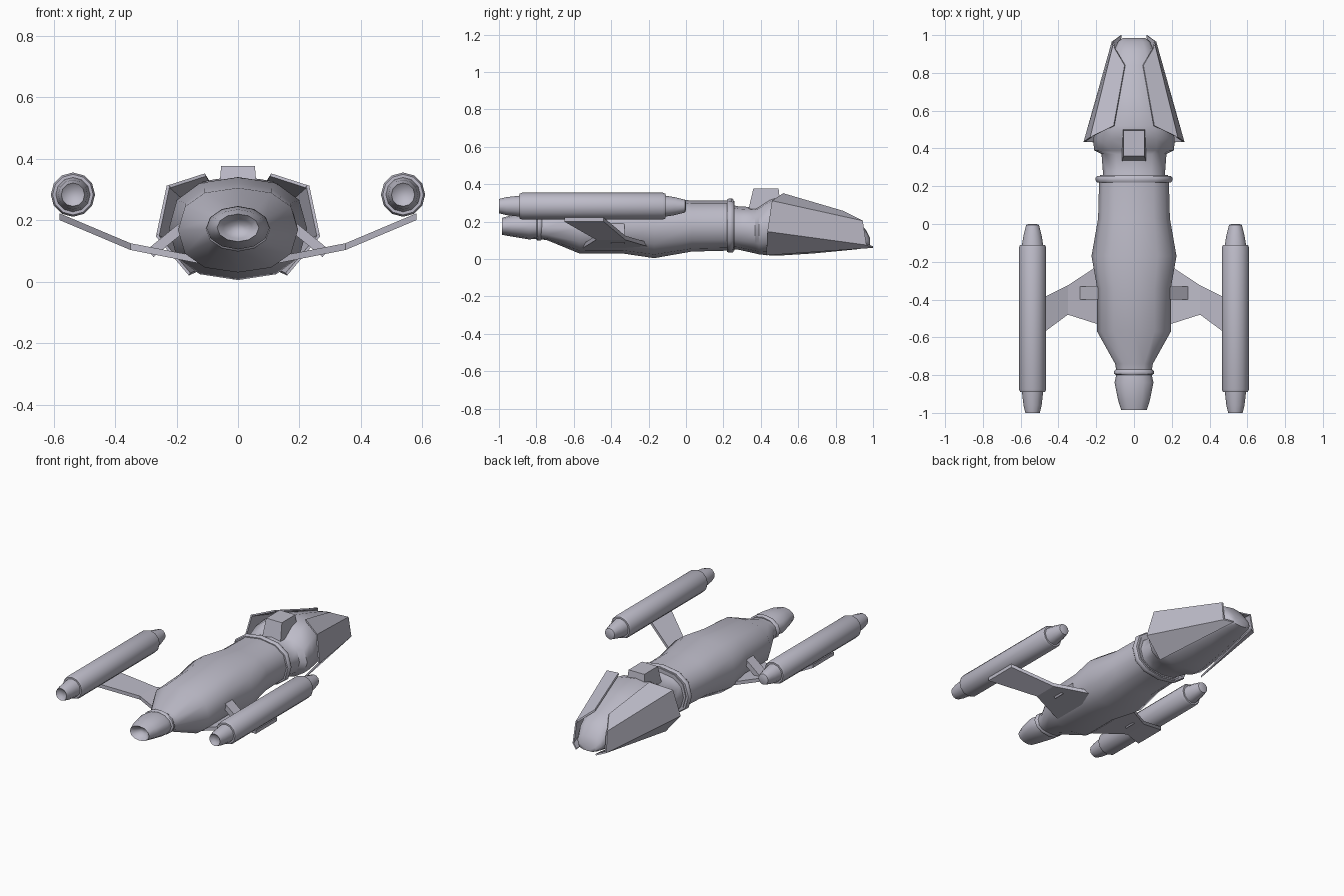
import bpy, bmesh
from math import cos, sin, tau, radians, copysign
from mathutils import Vector

if "Cube" in bpy.data.objects:
    bpy.data.objects.remove(bpy.data.objects["Cube"])

grey = bpy.data.materials.new("hull_grey")
grey.use_nodes = True
COLOUR = (0.51, 0.50, 0.58, 1)
grey.diffuse_color = COLOUR
grey.node_tree.nodes["Principled BSDF"].inputs["Base Color"].default_value = COLOUR


def make(name, verts, faces, smooth=None):
    mesh = bpy.data.meshes.new(name)
    mesh.from_pydata(verts, [], faces)
    bm = bmesh.new()
    bm.from_mesh(mesh)
    bmesh.ops.recalc_face_normals(bm, faces=bm.faces)
    bm.to_mesh(mesh)
    bm.free()
    mesh.materials.append(grey)
    ob = bpy.data.objects.new(name, mesh)
    bpy.context.collection.objects.link(ob)
    if smooth:
        bpy.ops.object.select_all(action="DESELECT")
        bpy.context.view_layer.objects.active = ob
        ob.select_set(True)
        bpy.ops.object.shade_smooth_by_angle(angle=radians(smooth))
    return ob


def loft(name, stations, sides, x=0, power=1.0, smooth=45):
    """Skin rings along y; each station is (y, half width, bottom, top)."""
    verts = []
    for y, hw, low, high in stations:
        for i in range(sides):
            c, s = cos(tau * i / sides), sin(tau * i / sides)
            c, s = (copysign(abs(v) ** power, v) for v in (c, s))
            verts.append((x + hw * c, y, (low + high) / 2 + (high - low) / 2 * s))
    faces = [(r * sides + i, r * sides + (i + 1) % sides,
              (r + 1) * sides + (i + 1) % sides, (r + 1) * sides + i)
             for r in range(len(stations) - 1) for i in range(sides)]
    last = (len(stations) - 1) * sides
    faces += [tuple(range(sides)), tuple(range(last, last + sides))]
    return make(name, verts, faces, smooth)


def solid_strip(name, sections, offset):
    """Slab through (front point, back point) pairs, thickened by offset."""
    verts, faces = [], []
    for a, b in sections:
        for p in (a, b):
            verts += [Vector(p), Vector(p) + Vector(offset)]
    for k in range(len(sections) - 1):
        n = 4 * k
        for i, j in ((0, 1), (1, 3), (3, 2), (2, 0)):
            faces.append((n + i, n + j, n + 4 + j, n + 4 + i))
    end = 4 * (len(sections) - 1)
    faces += [(0, 1, 3, 2), (end, end + 1, end + 3, end + 2)]
    return make(name, verts, faces)


# Main body, swelling amidships and ending in a raised collar
loft("body", [
    (-0.80, 0.09, 0.11, 0.23), (-0.74, 0.10, 0.10, 0.235),
    (-0.57, 0.195, 0.03, 0.305), (-0.34, 0.195, 0.03, 0.32),
    (-0.17, 0.225, 0.005, 0.34), (0.03, 0.19, 0.04, 0.312),
    (0.22, 0.185, 0.045, 0.312), (0.26, 0.18, 0.045, 0.31)], 12, power=0.85)
loft("collar", [(0.22, 0.195, 0.038, 0.318), (0.23, 0.203, 0.034, 0.324),
                (0.245, 0.203, 0.034, 0.324), (0.255, 0.195, 0.038, 0.318)],
     12, power=0.85)

# Tail nozzle with a recessed mouth, and its ring
loft("tail_nozzle", [
    (-0.94, 0.025, 0.155, 0.19), (-0.965, 0.048, 0.14, 0.205),
    (-0.985, 0.068, 0.13, 0.22), (-0.93, 0.085, 0.12, 0.235),
    (-0.84, 0.103, 0.105, 0.245), (-0.78, 0.09, 0.11, 0.235)], 12, smooth=60)
loft("tail_ring", [(-0.80, 0.095, 0.105, 0.24), (-0.793, 0.105, 0.098, 0.246),
                   (-0.78, 0.105, 0.098, 0.246), (-0.77, 0.095, 0.105, 0.24)], 12)

# Neck and head
loft("neck_and_head", [
    (0.24, 0.165, 0.055, 0.29), (0.28, 0.165, 0.05, 0.282),
    (0.37, 0.172, 0.03, 0.277), (0.39, 0.212, 0.025, 0.285),
    (0.45, 0.215, 0.02, 0.325), (0.52, 0.205, 0.02, 0.345),
    (0.68, 0.17, 0.03, 0.30), (0.84, 0.13, 0.045, 0.25),
    (0.92, 0.105, 0.053, 0.215), (0.965, 0.085, 0.06, 0.15),
    (0.985, 0.06, 0.065, 0.11)], 12, power=0.85, smooth=50)

# Block on top of the neck
solid_strip("dorsal_block", [((-0.065, 0.51, 0.25), (-0.065, 0.33, 0.25)),
                             ((-0.055, 0.495, 0.376), (-0.055, 0.36, 0.376))],
            (0.11, 0, 0)).data.vertices
block = bpy.data.objects["dorsal_block"].data
for v in block.vertices:
    if v.co.x > 0:
        v.co.x = 0.065 if v.co.z < 0.3 else 0.055

# Armour plates per side, listed on the left and mirrored to the right
brow_in, brow_tip = (0.108, 0.52, 0.352), (0.05, 0.84, 0.258)
cheek_top, cheek_tip = (0.232, 0.46, 0.312), (0.112, 0.945, 0.205)
jaw, jaw_tip = (0.267, 0.435, 0.147), (0.118, 0.965, 0.075)
chin, chin_tip = (0.16, 0.43, 0.02), (0.07, 1.0, 0.06)
PLATES = {"upper_plate": (brow_in, brow_tip, cheek_tip, cheek_top),
          "side_plate": (cheek_top, cheek_tip, jaw_tip, jaw),
          "lower_plate": (jaw, jaw_tip, chin_tip, chin)}
INWARD = {"upper_plate": (-0.004, 0, -0.009), "side_plate": (-0.01, 0, 0),
          "lower_plate": (-0.005, 0, 0.008)}


def flip(p, side):
    return (p[0] * side, p[1], p[2])


for side, word in ((1, "left"), (-1, "right")):
    for name, quad in PLATES.items():
        a, b, c, d = (flip(p, side) for p in quad)
        solid_strip(f"{word}_{name}", [(a, b), (d, c)], flip(INWARD[name], side))

    # Bent wing carrying the engine pod
    wing = [((0.13, -0.18, 0.06), (0.13, -0.55, 0.06)),
            ((0.35, -0.325, 0.103), (0.35, -0.48, 0.103)),
            ((0.58, -0.44, 0.2), (0.58, -0.65, 0.2))]
    solid_strip(f"{word}_wing",
                [(flip(a, side), flip(b, side)) for a, b in wing], (0, 0, 0.022))

    # Slanted brace from wing to body
    brace = [((0.16, -0.33, 0.215), (0.16, -0.4, 0.215)),
             ((0.295, -0.33, 0.105), (0.295, -0.4, 0.105))]
    solid_strip(f"{word}_brace",
                [(flip(a, side), flip(b, side)) for a, b in brace],
                (-0.02 * side, 0, -0.025))

    # Engine pod with stepped, tapered ends
    pod = [(-0.985, 0.02), (-1.0, 0.038), (-0.96, 0.048), (-0.89, 0.056),
           (-0.89, 0.066), (-0.875, 0.072), (-0.125, 0.072), (-0.11, 0.066),
           (-0.11, 0.056), (-0.06, 0.048), (-0.005, 0.034), (0.0, 0.02)]
    loft(f"{word}_engine_pod", [(y, r, 0.283 - r, 0.283 + r) for y, r in pod],
         12, x=0.537 * side)
